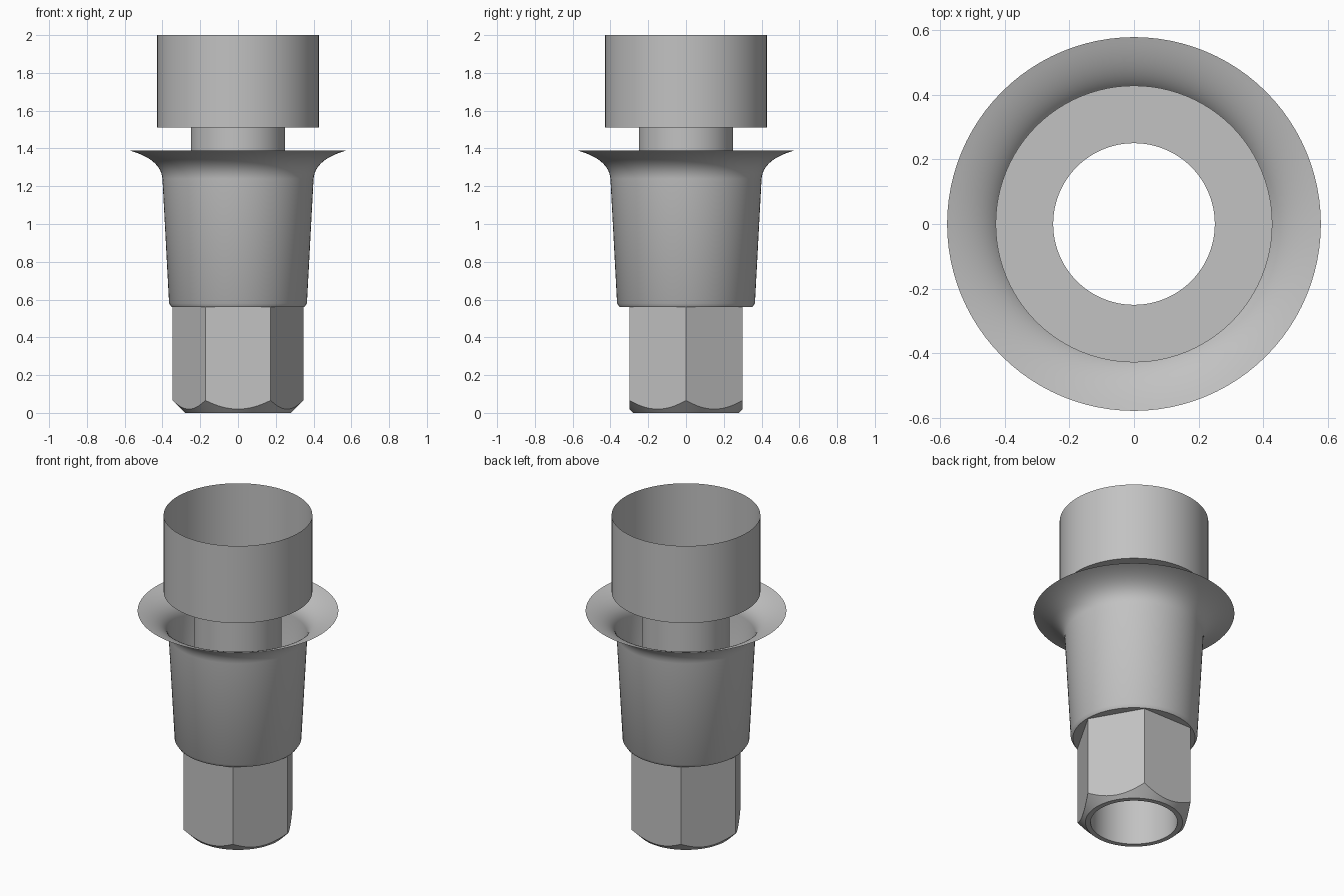
import bpy, bmesh, math
from mathutils import Vector

cube = bpy.data.objects.get("Cube")
if cube:
    bpy.data.objects.remove(cube, do_unlink=True)

SEG = 96
metal = bpy.data.materials.new("grey metal")
metal.use_nodes = True
GREY = (0.54, 0.54, 0.54, 1)
metal.diffuse_color = GREY
metal.node_tree.nodes["Principled BSDF"].inputs["Base Color"].default_value = GREY


def loft(name, rows):
    """Skin a list of functions angle -> (radius, height), each one a closed ring."""
    bm = bmesh.new()
    rings = []
    for row in rows:
        ring = []
        for i in range(SEG):
            a = math.tau * i / SEG
            r, z = row(a)
            ring.append(bm.verts.new((r * math.cos(a), r * math.sin(a), z)))
        rings.append(ring)
    for low, high in zip(rings, rings[1:]):
        for i in range(SEG):
            j = (i + 1) % SEG
            bm.faces.new((low[i], low[j], high[j], high[i]))
    mesh = bpy.data.meshes.new(name)
    bm.to_mesh(mesh)
    bm.free()
    mesh.materials.append(metal)
    obj = bpy.data.objects.new(name, mesh)
    bpy.context.collection.objects.link(obj)
    bpy.ops.object.select_all(action='DESELECT')
    obj.select_set(True)
    bpy.context.view_layer.objects.active = obj
    bpy.ops.object.shade_smooth_by_angle(angle=math.radians(30))
    return obj


def lathe(name, profile):
    return loft(name, [lambda a, p=p: p for p in profile])


# Hexagonal foot, its lower corners trimmed by a cone
BORE, FOOT, FLAT = 0.25, 0.28, 0.30
BODY_BOTTOM = 0.56


def hex_radius(a):
    return FLAT / math.cos(a % (math.pi / 3) - math.pi / 6)


loft("hex_foot", [
    lambda a: (BORE, 0),
    lambda a: (FOOT, 0),
    lambda a: (hex_radius(a), hex_radius(a) - FOOT),
    lambda a: (hex_radius(a), BODY_BOTTOM),
])

# Tapered body with a thin flared rim
start, bend, end = Vector((0.40, 1.24)), Vector((0.41, 1.345)), Vector((0.578, 1.39))
STEPS = 16
flare = []
for i in range(STEPS + 1):
    t = i / STEPS
    flare.append(tuple(start * (1 - t) ** 2 + bend * 2 * t * (1 - t) + end * t ** 2))
lathe("flared_body", [(FLAT, BODY_BOTTOM), (0.352, BODY_BOTTOM), (0.365, 0.58)] + flare)

# Straight bore tube running up through the body as the neck
lathe("bore_tube", [(BORE, 0), (BORE, 1.51)])

# Open thin-walled cup on the neck
lathe("top_cup", [(BORE, 1.51), (0.428, 1.51), (0.428, 2.0)])
